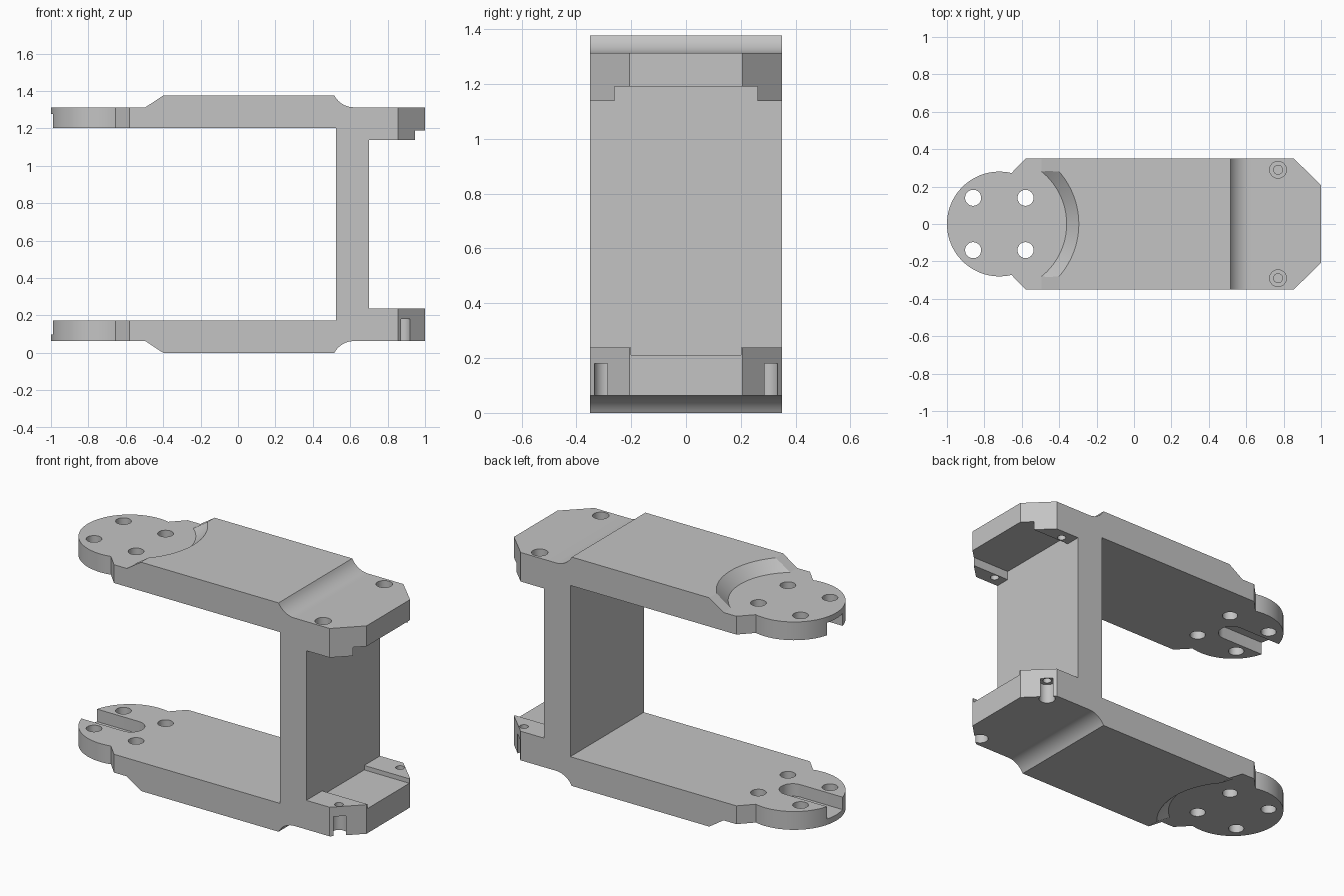
import bpy, bmesh
from math import sin, cos, atan2, radians, pi
from mathutils import Matrix

if "Cube" in bpy.data.objects:
    bpy.data.objects.remove(bpy.data.objects["Cube"])

HEIGHT = 1.376
STEP = 0.063       # outer step at both ends of each arm
INNER = 0.173      # inner face of the arm
PAD = 0.238        # inner face of the rear mounting pad
DISC_X, DISC_R = -0.72, 0.28

grey = bpy.data.materials.new("light_grey")
grey.use_nodes = True
COLOUR = (0.55, 0.55, 0.55, 1)
grey.diffuse_color = COLOUR
grey.node_tree.nodes["Principled BSDF"].inputs["Base Color"].default_value = COLOUR


def arc(cx, cy, r, a0, a1, n):
    return [(cx + r * cos(a0 + (a1 - a0) * i / n),
             cy + r * sin(a0 + (a1 - a0) * i / n)) for i in range(n + 1)]


def finish(bm, name):
    bmesh.ops.recalc_face_normals(bm, faces=bm.faces)
    mesh = bpy.data.meshes.new(name)
    bm.to_mesh(mesh)
    bm.free()
    mesh.materials.append(grey)
    ob = bpy.data.objects.new(name, mesh)
    bpy.context.collection.objects.link(ob)
    return ob


def prism(name, pts, lo, hi, axis="z"):
    """Extrude a closed outline along z (xy points) or y (xz points)."""
    bm = bmesh.new()
    place = (lambda p: (p[0], p[1], lo)) if axis == "z" else (lambda p: (p[0], lo, p[1]))
    face = bm.faces.new([bm.verts.new(place(p)) for p in pts])
    new = bmesh.ops.extrude_face_region(bm, geom=[face])["geom"]
    move = (0, 0, hi - lo) if axis == "z" else (0, hi - lo, 0)
    bmesh.ops.translate(bm, vec=move, verts=[v for v in new if isinstance(v, bmesh.types.BMVert)])
    return finish(bm, name)


def cone(name, x, y, z0, z1, r0, r1=None, seg=32):
    bm = bmesh.new()
    bmesh.ops.create_cone(bm, cap_ends=True, segments=seg, radius1=r0,
                          radius2=r0 if r1 is None else r1, depth=z1 - z0,
                          matrix=Matrix.Translation((x, y, (z0 + z1) / 2)))
    return finish(bm, name)


def combine(body, tool, operation="DIFFERENCE"):
    mod = body.modifiers.new("cut", "BOOLEAN")
    mod.operation = operation
    mod.solver = "EXACT"
    mod.object = tool
    bpy.context.view_layer.objects.active = body
    bpy.ops.object.modifier_apply(modifier=mod.name)
    bpy.data.objects.remove(tool)


# Side profile: two arms joined by an upright, mirrored about mid height
run = 0.105
r = (run ** 2 + STEP ** 2) / (2 * STEP)
lower = [(-1.1, INNER), (-1.1, STEP), (-0.495, STEP), (-0.40, 0)]
lower += arc(0.62, STEP - r, r, atan2(r - STEP, -run), pi / 2, 10)
lower += [(1.1, STEP), (1.1, PAD), (0.70, PAD)]
upper = [(x, HEIGHT - z) for x, z in reversed(lower)]
profile = lower + upper + [(0.525, HEIGHT - INNER), (0.525, INNER)]
frame = prism("bracket_frame", profile, -0.5, 0.5, "y")

# Plan outline: round front disc, shoulders and chamfered rear corners
a = atan2(0.272, 0.065)
plan = arc(DISC_X, 0, DISC_R, a, 2 * pi - a, 48)
plan += [(-0.58, -0.35), (0.855, -0.35), (1, -0.207),
         (1, 0.207), (0.855, 0.35), (-0.58, 0.35)]
combine(frame, prism("plan_outline", plan, -0.2, HEIGHT + 0.2), "INTERSECT")

# Conical clearance around each disc, on the outer faces
wide = 0.36 + 0.1 * 0.065 / STEP
combine(frame, cone("top_clearance", DISC_X, 0, HEIGHT - STEP, HEIGHT - STEP + 0.1, 0.36, wide, 96))
combine(frame, cone("bottom_clearance", DISC_X, 0, STEP - 0.1, STEP, wide, 0.36, 96))

# Round-ended slots on the inner faces of the discs
slot = arc(-0.71, 0, 0.074, -pi / 2, pi / 2, 20) + [(-1.2, 0.074), (-1.2, -0.074)]
combine(frame, prism("lower_slot", slot, INNER - 0.075, INNER + 0.1))
combine(frame, prism("upper_slot", slot, HEIGHT - INNER - 0.1, HEIGHT - INNER + 0.075))

# Four through holes in both discs
for dx in (-0.14, 0.14):
    for y in (-0.14, 0.14):
        combine(frame, cone("disc_hole", DISC_X + dx, y, -0.1, HEIGHT + 0.1, 0.043))

# Shallow pockets in the rear pads
for name, half, z0, z1 in (("lower_pocket", 0.2, 0.211, 0.4),
                           ("upper_pocket", 0.26, 1.0, 1.19)):
    box = [(0.70, -half), (1.2, -half), (1.2, half), (0.70, half)]
    combine(frame, prism(name, box, z0, z1))

# Counterbored screw holes in the rear pads
for y in (-0.29, 0.29):
    combine(frame, cone("upper_bore", 0.77, y, 1.20, 1.5, 0.045))
    combine(frame, cone("upper_screw", 0.77, y, 1.0, 1.3, 0.024))
    combine(frame, cone("lower_bore", 0.875, y, -0.1, 0.18, 0.045))
    combine(frame, cone("lower_screw", 0.875, y, 0.1, 0.4, 0.024))

frame.data.materials.clear()
frame.data.materials.append(grey)
for poly in frame.data.polygons:
    poly.material_index = 0
bpy.ops.object.select_all(action="DESELECT")
frame.select_set(True)
bpy.context.view_layer.objects.active = frame
bpy.ops.object.shade_smooth_by_angle(angle=radians(25))
